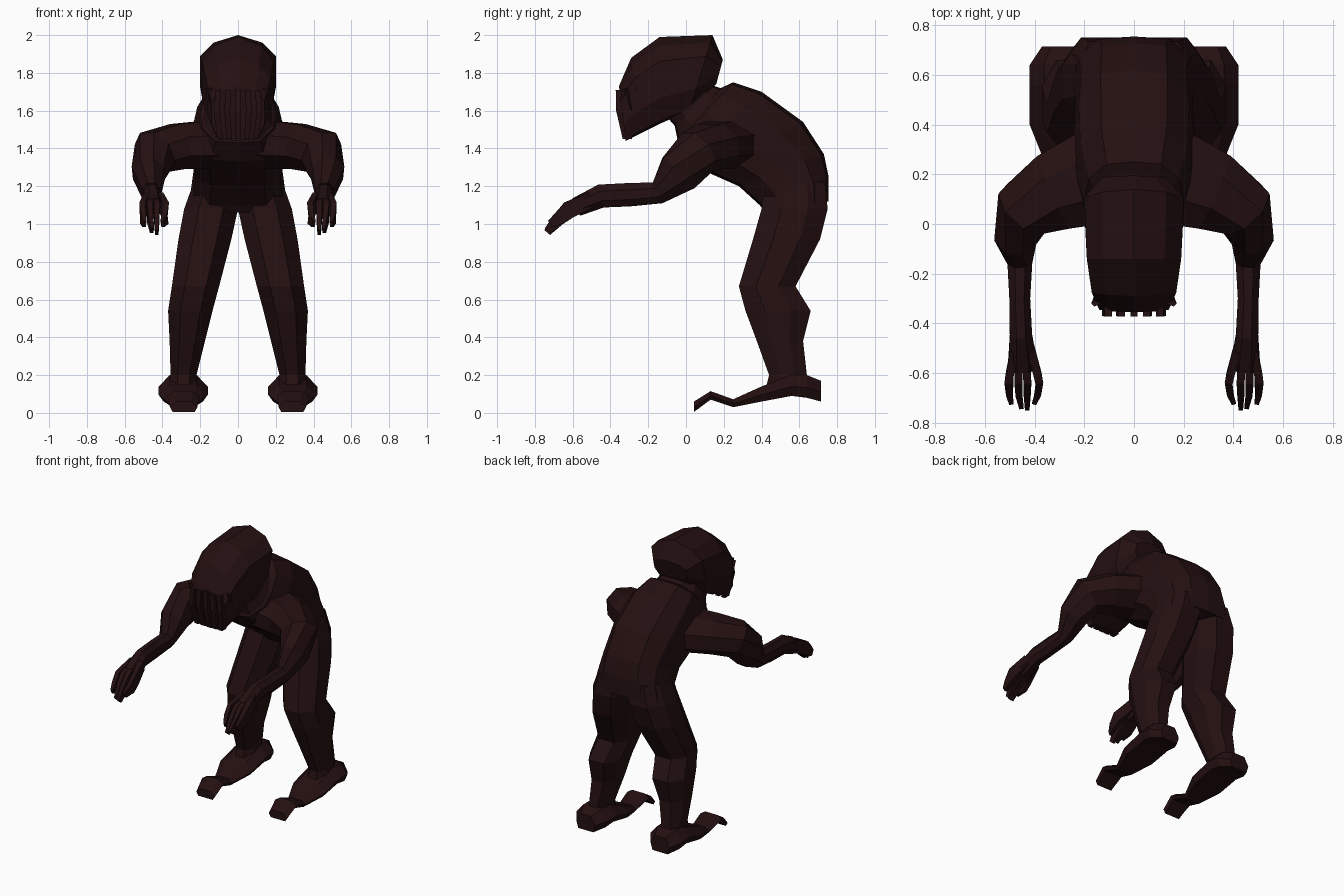
import bpy, bmesh, math
from mathutils import Vector

if "Cube" in bpy.data.objects:
    bpy.data.objects.remove(bpy.data.objects["Cube"])

skin = bpy.data.materials.new("dark_brown_hide")
skin.diffuse_color = (0.018, 0.005, 0.0055, 1)
skin.use_nodes = True
skin.node_tree.nodes["Principled BSDF"].inputs["Base Color"].default_value = skin.diffuse_color


def loft(name, rings, mirror=False):
    """Skin a list of equal-length point rings and cap both ends."""
    bm = bmesh.new()
    vs = [[bm.verts.new(p) for p in r] for r in rings]
    n = len(vs[0])
    for a, b in zip(vs, vs[1:]):
        for i in range(n):
            j = (i + 1) % n
            bm.faces.new((a[i], a[j], b[j], b[i]))
    bm.faces.new(vs[0][::-1])
    bm.faces.new(vs[-1])
    bmesh.ops.recalc_face_normals(bm, faces=bm.faces)
    me = bpy.data.meshes.new(name)
    bm.to_mesh(me)
    bm.free()
    ob = bpy.data.objects.new(name, me)
    bpy.context.collection.objects.link(ob)
    me.materials.append(skin)
    if mirror:
        ob.modifiers.new("mirror", 'MIRROR').use_axis[0] = True
    return ob


def spine_ring(low, high, w, section):
    """Ring spanning a low and a high (y, z) point with half width w."""
    pts = section + [(-x, t) for x, t in reversed(section) if x > 0]
    return [(x * w, low[0] + (high[0] - low[0]) * t, low[1] + (high[1] - low[1]) * t)
            for x, t in pts]


def tube(path, sides=8):
    """Rings across a path of (centre, horizontal radius, vertical radius)."""
    rings = []
    for i, (c, rh, rv) in enumerate(path):
        a, b = path[max(i - 1, 0)][0], path[min(i + 1, len(path) - 1)][0]
        t = (Vector(b) - Vector(a)).normalized()
        h = t.cross(Vector((0, 0, 1))).normalized()
        v = h.cross(t)
        ring = []
        for k in range(sides):
            q = 2 * math.pi * (k + 0.5) / sides
            s = 1 / math.cos(math.pi / sides)
            ring.append(Vector(c) + h * rh * s * math.cos(q) + v * rv * s * math.sin(q))
        rings.append(ring)
    return rings


OCT = [(.45, 0), (1, .3), (1, .7), (.5, 1), (-.5, 1), (-1, .7), (-1, .3), (-.45, 0)]

# Hunched torso, from neck base to pelvis
body = [(0, 0), (.6, .03), (.95, .25), (1, .5), (.9, .78), (.55, .97), (0, 1)]
loft("torso", [spine_ring(*r, body) for r in (
    ((-.03, 1.50), (.14, 1.70), .15),
    ((-.05, 1.43), (.25, 1.75), .20),
    ((.02, 1.33), (.40, 1.70), .24),
    ((.10, 1.28), (.62, 1.54), .245),
    ((.28, 1.20), (.73, 1.37), .235),
    ((.39, 1.10), (.755, 1.25), .25),
    ((.42, 1.06), (.755, 1.12), .28))])

# Neck
loft("neck", [spine_ring(*r, body) for r in (
    ((-.13, 1.60), (.08, 1.86), .15),
    ((-.06, 1.52), (.15, 1.73), .16),
    ((-.04, 1.42), (.30, 1.68), .21))])

# Long ridged head
skull = [(0, 0), (.75, .03), (1, .3), (1, .72), (.65, .9), (0, 1)]
loft("head", [spine_ring(*r, skull) for r in (
    ((-.32, 1.44), (-.355, 1.73), .14),
    ((-.24, 1.48), (-.29, 1.88), .17),
    ((-.14, 1.53), (-.14, 1.99), .19),
    ((.02, 1.60), (.14, 2.00), .20),
    ((.16, 1.74), (.195, 1.87), .13))])

# Upright bars across the face
for k in range(5):
    x = (k - 2) * .052
    loft("face_bar", [[(x * s + dx, y + dy, z) for dx, dy in
                       ((-.015, 0), (.015, 0), (.015, .05), (-.015, .05))]
                      for s, y, z in ((.9, -.335, 1.45), (1.1, -.37, 1.60), (1, -.372, 1.71))])

# Slats on the cheeks
for y in (-.30, -.25):
    loft("cheek_slat", [[(x + dx, yy + dy, z) for dx, dy in
                         ((0, -.012), (.012, 0), (0, .012), (-.03, 0))]
                        for x, yy, z in ((.145, y + .02, 1.57), (.16, y - .02, 1.72))], True)

# Arms: shoulder, elbow, forearm, palm
loft("arm", tube([
    ((.12, .20, 1.42), .20, .13),
    ((.32, .13, 1.41), .16, .12),
    ((.44, .06, 1.38), .12, .12),
    ((.475, -.04, 1.27), .085, .115),
    ((.46, -.15, 1.165), .05, .06),
    ((.46, -.30, 1.155), .042, .062),
    ((.455, -.45, 1.148), .045, .062),
    ((.448, -.58, 1.09), .06, .05)]), True)

# Hooked fingers
for x0, x1, x2, tip in ((.415, .385, .40, 1.0), (.437, .430, .43, .955),
                        (.460, .465, .455, .965), (.480, .503, .495, 1.0)):
    loft("finger", tube([
        ((x0, -.50, 1.13), .016, .04),
        ((x1, -.62, 1.075), .016, .045),
        ((x1, -.67, 1.03), .014, .035),
        ((x2, -.735 + (tip - .955) * .4, tip), .009, .02)], 4), True)

# Legs with bent knees and calves: z, inner x, outer x, front y, back y
loft("leg", [[((a + b) / 2 + (b - a) / 2 * u, f + (k - f) * t, z) for u, t in OCT]
             for z, a, b, f, k in (
    (1.22, .0, .235, .42, .735),
    (1.08, .0, .285, .40, .75),
    (.92, .035, .315, .355, .71),
    (.67, .10, .35, .28, .58),
    (.54, .135, .37, .315, .66),
    (.38, .175, .362, .375, .62),
    (.20, .22, .357, .44, .64),
    (.12, .21, .365, .42, .65))], True)

# Feet with raised toe: y, bottom, top, inner x, outer x
loft("foot", [[((a + b) / 2 + (b - a) / 2 * u, y, lo + (hi - lo) * t) for u, t in
               ((.8, 0), (1, .45), (.55, 1), (-.55, 1), (-1, .45), (-.8, 0))]
              for y, lo, hi, a, b in (
    (.715, .06, .17, .22, .37),
    (.64, .08, .20, .165, .42),
    (.56, .09, .20, .16, .42),
    (.40, .06, .14, .16, .42),
    (.25, .03, .072, .22, .36),
    (.13, .07, .115, .205, .375),
    (.042, .005, .06, .215, .36))], True)
